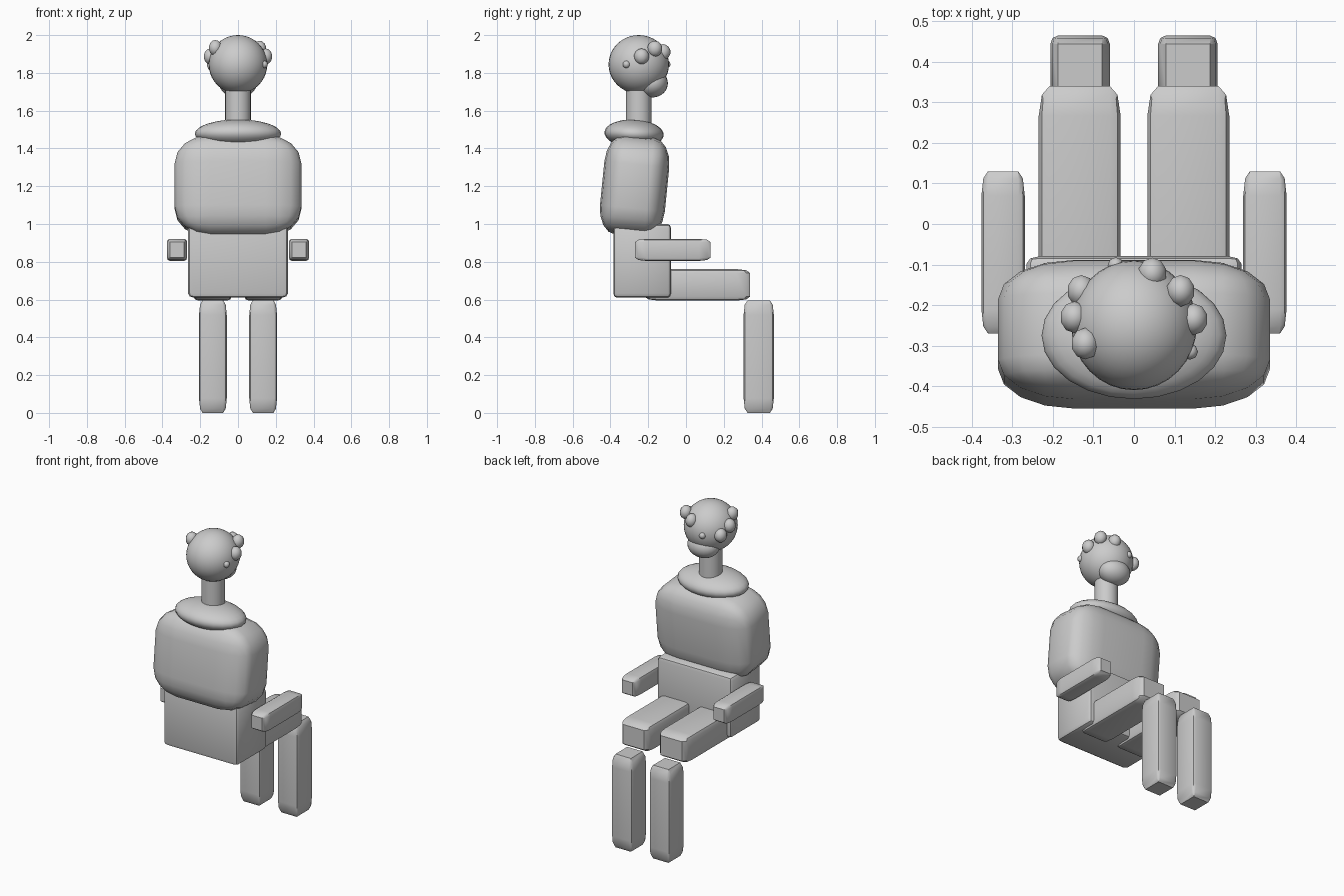
import bpy, bmesh
from mathutils import Matrix, Vector

cube = bpy.data.objects.get("Cube")
if cube:
    bpy.data.objects.remove(cube, do_unlink=True)

grey = bpy.data.materials.new("plain grey")
grey.use_nodes = True
COLOUR = (0.6, 0.6, 0.6, 1)
grey.diffuse_color = COLOUR
grey.node_tree.nodes["Principled BSDF"].inputs["Base Color"].default_value = COLOUR


def finish(name, bm, centre, size, tilt=0, angle=0.6):
    """Scale, tilt and place a unit shape, then shade it smooth."""
    bm.transform(Matrix.Translation(centre) @ Matrix.Rotation(tilt, 4, 'X')
                 @ Matrix.Diagonal((*size, 1)))
    bmesh.ops.recalc_face_normals(bm, faces=bm.faces)
    mesh = bpy.data.meshes.new(name)
    bm.to_mesh(mesh)
    bm.free()
    mesh.materials.append(grey)
    ob = bpy.data.objects.new(name, mesh)
    bpy.context.collection.objects.link(ob)
    bpy.ops.object.select_all(action='DESELECT')
    ob.select_set(True)
    bpy.context.view_layer.objects.active = ob
    bpy.ops.object.shade_smooth_by_angle(angle=angle)
    return ob


def block(name, centre, size, bevel, segments, tilt=0):
    """Unit cube bevelled before scaling, so the rounding stretches with it."""
    bm = bmesh.new()
    bmesh.ops.create_cube(bm, size=1)
    bmesh.ops.bevel(bm, geom=bm.edges[:], offset=bevel, segments=segments,
                    profile=0.5, affect='EDGES')
    return finish(name, bm, centre, size, tilt)


def ball(name, centre, radii, u=24, v=16, tilt=0):
    bm = bmesh.new()
    bmesh.ops.create_uvsphere(bm, u_segments=u, v_segments=v, radius=1)
    return finish(name, bm, centre, radii, tilt, angle=1.0)


# Trunk
block("torso", (0, -0.272, 1.2), (0.67, 0.345, 0.53), 0.28, 4, tilt=-0.1)
block("pelvis", (0, -0.232, 0.805), (0.53, 0.305, 0.39), 0.06, 2)
ball("collar", (0, -0.275, 1.478), (0.228, 0.157, 0.075), tilt=-0.05)

# Neck
bm = bmesh.new()
bmesh.ops.create_cone(bm, cap_ends=True, segments=24, radius1=1, radius2=1, depth=1)
finish("neck", bm, (0, -0.25, 1.61), (0.068, 0.068, 0.2))

# Head, jaw and curls
HEAD = Vector((0, -0.25, 1.845))
ball("head", HEAD, (0.155, 0.16, 0.155), 32, 20)
ball("jaw", (0, -0.178, 1.745), (0.1, 0.082, 0.075))
curls = [(0.147, -0.235, 1.887), (0.115, -0.165, 1.928), (0.045, -0.122, 1.91),
         (-0.13, -0.165, 1.845), (-0.147, -0.23, 1.887), (-0.12, -0.295, 1.932)]
for i, spot in enumerate(curls):
    ball(f"curl_{i + 1}", spot, (0.036, 0.04, 0.042), 10, 7)
for i, spot in enumerate([(-0.045, -0.102, 1.845), (0.138, -0.315, 1.845)]):
    ball(f"small_curl_{i + 1}", spot, (0.02, 0.02, 0.02), 8, 6)

# Limbs, one set on each side
for side, s in (("left", 1), ("right", -1)):
    block(f"{side}_forearm", (s * 0.323, -0.07, 0.863), (0.107, 0.4, 0.117), 0.15, 2)
    block(f"{side}_thigh", (s * 0.134, 0.06, 0.678), (0.202, 0.56, 0.167), 0.13, 2)
    block(f"{side}_shin", (s * 0.133, 0.385, 0.298), (0.147, 0.16, 0.596), 0.13, 2)
